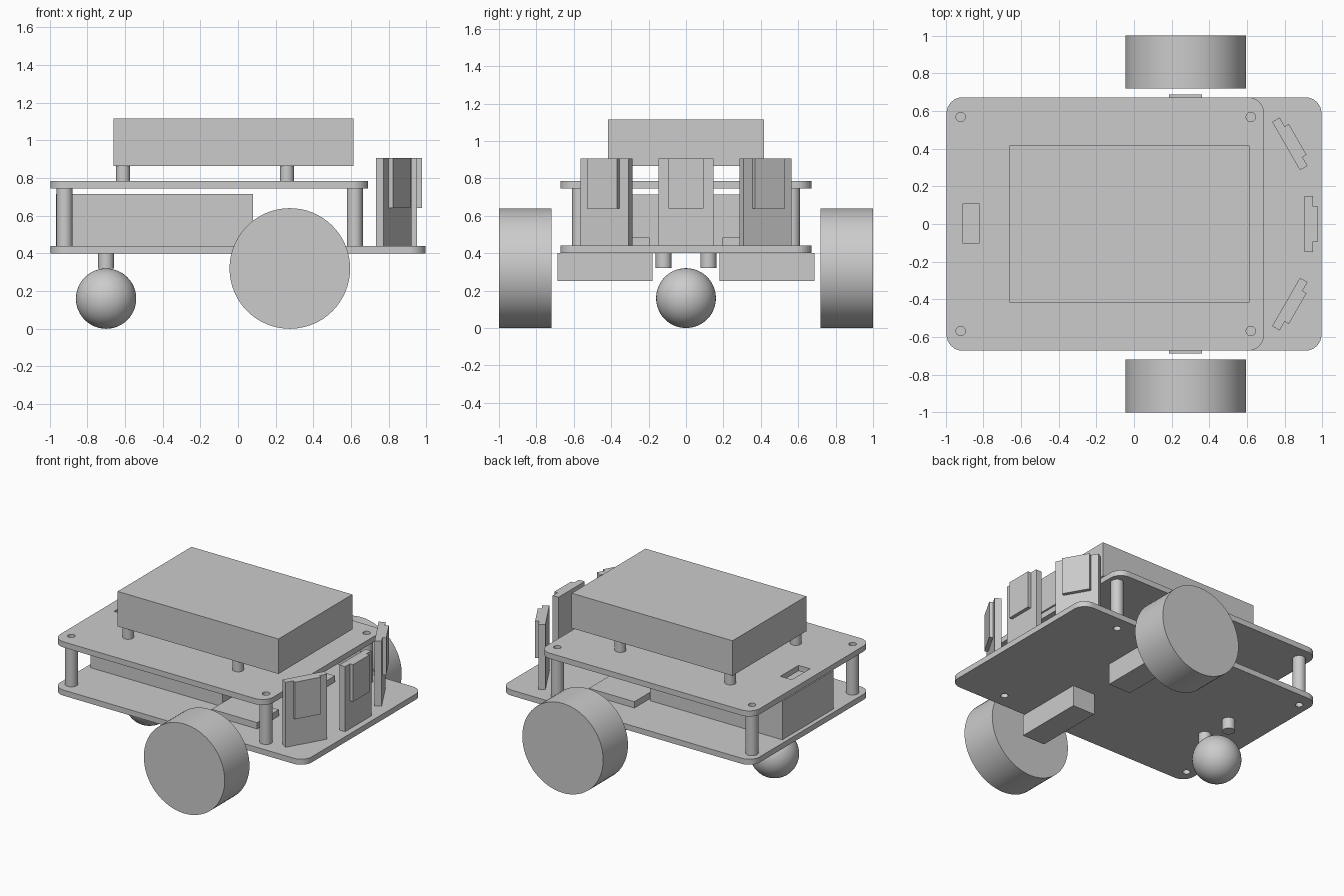
import bpy, math
from mathutils import Matrix, Vector

if "Cube" in bpy.data.objects:
    bpy.data.objects.remove(bpy.data.objects["Cube"])

grey = bpy.data.materials.new("plain_grey")
grey.diffuse_color = (0.6, 0.6, 0.6, 1)
grey.use_nodes = True
grey.node_tree.nodes["Principled BSDF"].inputs["Base Color"].default_value = grey.diffuse_color


def finish(name, smooth=False):
    ob = bpy.context.object
    ob.name = name
    ob.data.materials.append(grey)
    if smooth:
        bpy.ops.object.shade_smooth_by_angle(angle=math.radians(35))
    return ob


def box(name, x, y, z, turn=None):
    """Box from (min, max) ranges; turn = (angle, centre) rotates about z."""
    lo, hi = Vector((x[0], y[0], z[0])), Vector((x[1], y[1], z[1]))
    bpy.ops.mesh.primitive_cube_add(size=1)
    ob = finish(name)
    m = Matrix.Translation((lo + hi) / 2) @ Matrix.Diagonal((*(hi - lo), 1))
    if turn:
        m = Matrix.Translation(turn[1]) @ Matrix.Rotation(turn[0], 4, 'Z') @ m
    ob.data.transform(m)
    return ob


def rod(name, x, y, z, r, sides=32):
    bpy.ops.mesh.primitive_cylinder_add(vertices=sides, radius=r, depth=z[1] - z[0],
                                        location=(x, y, (z[0] + z[1]) / 2))
    return finish(name, True)


def cut(ob, cutter):
    cutter.hide_render = True
    cutter.hide_viewport = True
    cutter.display_type = 'WIRE'
    mod = ob.modifiers.new("cut", 'BOOLEAN')
    mod.operation = 'DIFFERENCE'
    mod.solver = 'EXACT'
    mod.object = cutter


def plate(name, x, y, z, r=0.085):
    """Flat deck with rounded vertical corners."""
    ob = box(name, x, y, z)
    bev = ob.modifiers.new("corners", 'BEVEL')
    bev.width, bev.segments = r, 8
    bev.limit_method = 'WEIGHT'
    att = ob.data.attributes.new("bevel_weight_edge", 'FLOAT', 'EDGE')
    for e in ob.data.edges:
        a, b = (ob.data.vertices[i].co for i in e.vertices)
        att.data[e.index].value = 1.0 if abs(a.z - b.z) > 0.01 else 0.0
    return ob


# Two decks
lower = plate("lower_deck", (-0.995, 0.995), (-0.672, 0.672), (0.40, 0.44))
upper = plate("upper_deck", (-0.995, 0.69), (-0.672, 0.672), (0.745, 0.785))

# Cable slot in the upper deck
cut(upper, box("slot_cutter", (-0.91, -0.82), (-0.1, 0.105), (0.73, 0.80)))

# Standoffs between the decks, with screw holes through the decks
for x in (-0.92, 0.62):
    for y in (-0.568, 0.568):
        rod("standoff", x, y, (0.44, 0.745), 0.042)
        cut(lower, rod("hole_cutter", x, y, (0.38, 0.44), 0.025, 24))
        cut(upper, rod("hole_cutter", x, y, (0.745, 0.80), 0.025, 24))

# Battery between the decks
box("battery", (-0.965, 0.08), (-0.29, 0.29), (0.44, 0.715))

# Top case on four short legs
box("top_case", (-0.66, 0.612), (-0.417, 0.417), (0.865, 1.115))
for x in (-0.61, 0.26):
    for y in (-0.37, 0.37):
        rod("case_leg", x, y, (0.785, 0.865), 0.037)

# Drive wheels, motors and motor clamps
for s in (-1, 1):
    bpy.ops.mesh.primitive_cylinder_add(vertices=64, radius=0.32, depth=0.28,
                                        location=(0.275, s * 0.86, 0.32),
                                        rotation=(math.pi / 2, 0, 0))
    finish("wheel", True)
    box("motor", (0.185, 0.362), sorted((s * 0.18, s * 0.687)), (0.25, 0.40))
    box("motor_clamp", (0.10, 0.46), sorted((s * 0.195, s * 0.44)), (0.44, 0.485))

# Ball caster and its two pegs
bpy.ops.mesh.primitive_uv_sphere_add(segments=48, ring_count=24, radius=0.16,
                                     location=(-0.70, 0, 0.16))
finish("caster_ball", True)
for y in (-0.12, 0.12):
    rod("caster_peg", -0.70, y, (0.32, 0.40), 0.042)

# Three distance sensors fanned around the nose
for ang, cx, cy in ((0, 0.928, 0), (30, 0.827, 0.425), (-30, 0.827, -0.425)):
    turn = (math.radians(ang), (cx, cy, 0))
    box("sensor_board", (-0.023, 0.023), (-0.148, 0.148), (0.43, 0.905), turn)
    box("sensor_face", (0.023, 0.048), (-0.094, 0.094), (0.64, 0.905), turn)
